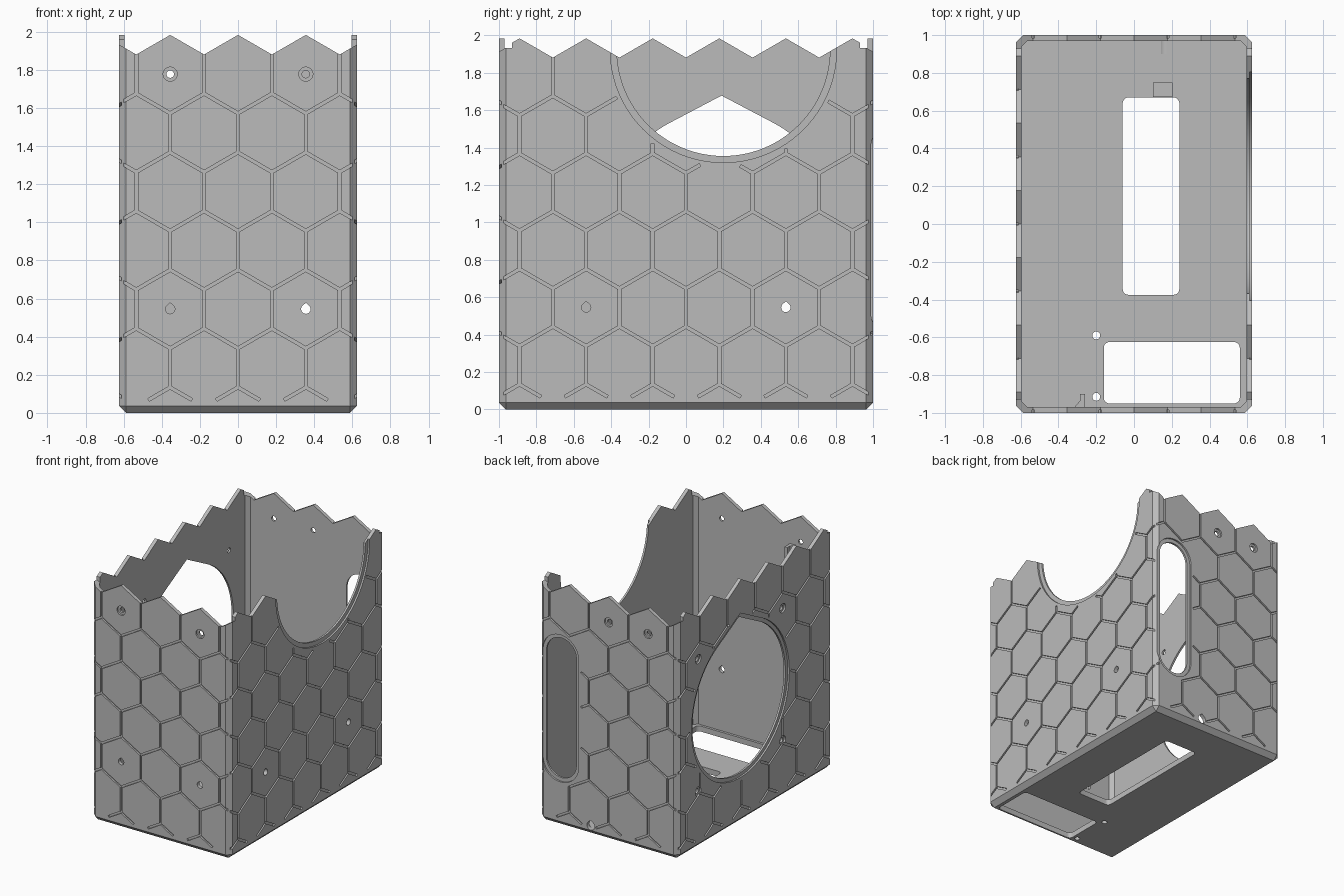
import bpy, bmesh, math
from mathutils import Vector

cube = bpy.data.objects.get("Cube")
if cube:
    bpy.data.objects.remove(cube, do_unlink=True)

HX, HY, TOP = 0.625, 1.0, 1.984      # half width, half depth, peak height
FLOOR, WALL, DEPTH = 0.045, 0.03, 0.014
STEP = 0.178                         # half a hexagon's width
SIDE = 2 * STEP / math.sqrt(3)       # hexagon side
ROW0 = 0.545 - 1.5 * SIDE            # centre of the lowest hexagon row

grey = bpy.data.materials.new("plain grey")
grey.use_nodes = True
grey.diffuse_color = (0.5, 0.5, 0.5, 1)
grey.node_tree.nodes["Principled BSDF"].inputs["Base Color"].default_value = (0.5, 0.5, 0.5, 1)


def make(name, bm):
    bmesh.ops.recalc_face_normals(bm, faces=bm.faces[:])
    mesh = bpy.data.meshes.new(name)
    bm.to_mesh(mesh)
    bm.free()
    mesh.materials.append(grey)
    ob = bpy.data.objects.new(name, mesh)
    bpy.context.collection.objects.link(ob)
    return ob


def prism(bm, pts, axis, lo, hi):
    """Extrude a 2D outline along the x, y or z axis."""
    def place(p, t):
        c = list(p)
        c.insert(axis, t)
        return bm.verts.new(c)
    a = [place(p, lo) for p in pts]
    b = [place(p, hi) for p in pts]
    bm.faces.new(a)
    bm.faces.new(b[::-1])
    for i in range(len(pts)):
        j = (i + 1) % len(pts)
        bm.faces.new((a[i], b[i], b[j], a[j]))


def wall_cut(bm, pts, axis, sign, depth):
    """Cut an outline into one wall from outside, to the given depth."""
    face = (HX, HY)[axis]
    prism(bm, pts, axis, *sorted((sign * (face - depth), sign * (face + 0.1))))


def disc(u, v, r, roof=1.0, n=64):
    """Circle, with a pointed roof tangent to it when roof > 1."""
    phi = math.acos(1 / roof)
    a0, span = math.pi / 2 + phi, 2 * (math.pi - phi)
    count = n if roof == 1 else n + 1
    pts = [(u + r * math.cos(a0 + span * i / n), v + r * math.sin(a0 + span * i / n))
           for i in range(count)]
    return pts + ([(u, v + r * roof)] if roof > 1 else [])


def rounded(u0, u1, v0, v1, r, n=12):
    """Rounded rectangle, counter-clockwise."""
    corners = ((u1 - r, v1 - r), (u0 + r, v1 - r), (u0 + r, v0 + r), (u1 - r, v0 + r))
    return [(u + r * math.cos(math.pi / 2 * (q + i / n)), v + r * math.sin(math.pi / 2 * (q + i / n)))
            for q, (u, v) in enumerate(corners) for i in range(n + 1)]


def inside(p, poly):
    return all((b[0] - a[0]) * (p[1] - a[1]) >= (b[1] - a[1]) * (p[0] - a[0])
               for a, b in zip(poly, poly[1:] + poly[:1]))


def notch(e):
    return disc(0.2, 1.925, 0.57 + e, n=96)


def fan(e):
    return disc(0.19, 1.0, 0.6 + e, 1.13, 96)


def slot(e):
    return rounded(0.3 - e, 0.57 + e, 0.39 - e, 1.53 + e, 0.1349 + e)


# Block with chamfered upright and bottom edges
bm = bmesh.new()
prism(bm, [(-HX, -HY), (HX, -HY), (HX, HY), (-HX, HY)], 2, 0, 2.05)
edges = [e for e in bm.edges if min(v.co.z for v in e.verts) == 0]
bmesh.ops.bevel(bm, geom=edges, offset=0.037, segments=1, affect='EDGES')
body = make("box_shell", bm)


def cut(bm):
    cutter = make("cutter", bm)
    cutter.hide_render = True
    mod = body.modifiers.new("cut", 'BOOLEAN')
    mod.operation, mod.solver, mod.object = 'DIFFERENCE', 'EXACT', cutter
    bpy.context.view_layer.objects.active = body
    bpy.ops.object.modifier_apply(modifier=mod.name)
    bpy.data.objects.remove(cutter, do_unlink=True)


# Inner cavity
bm = bmesh.new()
prism(bm, rounded(WALL - HX, HX - WALL, WALL - HY, HY - WALL, 0.03, 1), 2, FLOOR, 2.3)
cut(bm)

# Zigzag rim, following the hexagons: ends first, then sides
for axis, count in ((1, 4), (0, 6)):
    bm = bmesh.new()
    zig = [(i * STEP, TOP - ((i + axis + 1) % 2) * SIDE / 2) for i in range(-count, count + 1)]
    zig += [(count * STEP, 2.2), (-count * STEP, 2.2)]
    for sign in (-1, 1):
        wall_cut(bm, zig, axis, sign, 0.07)
    cut(bm)

# Recessed rims and counterbores
bm = bmesh.new()
wall_cut(bm, notch(0.035), 0, 1, DEPTH)
wall_cut(bm, fan(0.03), 0, -1, DEPTH)
wall_cut(bm, slot(0.03), 1, 1, DEPTH)
fan_screws = [(0.19 + a, 1.005 + b) for a in (-0.545, 0.545) for b in (-0.54, 0.54)]
ZT = ROW0 + 7.5 * SIDE
screws = [(u, v, 0, -1) for u, v in fan_screws]
screws += [(u, ZT, 1, -1) for u in (-2 * STEP, 2 * STEP)] + [(u, ZT, 1, 1) for u in (-2 * STEP, 0)]
for u, v, axis, sign in screws:
    wall_cut(bm, disc(u, v, 0.037, n=24), axis, sign, DEPTH)
cut(bm)

# Through openings in walls and floor
bm = bmesh.new()
wall_cut(bm, notch(0), 0, 1, 0.1)
wall_cut(bm, fan(0), 0, -1, 0.1)
wall_cut(bm, slot(0), 1, 1, 0.1)
for u, v, axis, sign in screws:
    wall_cut(bm, disc(u, v, 0.02, n=16), axis, sign, 0.1)
for s in (-1, 1):
    wall_cut(bm, disc(s * 2 * STEP, 0.545, 0.025, 1.3, 16), 1, -1, 0.1)
    wall_cut(bm, disc(s * 3 * STEP, 0.545, 0.025, 1.3, 16), 0, 1, 0.1)
wall_cut(bm, disc(0.16, 0.075, 0.035, 1.3, 16), 1, 1, 0.1)
prism(bm, rounded(-0.06, 0.24, -0.375, 0.67, 0.03, 5), 2, -0.1, 0.2)
prism(bm, rounded(-0.16, 0.56, -0.95, -0.625, 0.03, 5), 2, -0.1, 0.2)
for v in (-0.915, -0.59):
    prism(bm, disc(-0.2, v, 0.021, n=16), 2, -0.1, 0.2)
cut(bm)

# Hexagon grooves, one pass for each of the three line directions
walls = [(1, -1, 0.605, None), (1, 1, 0.605, slot(0.055)),
         (0, 1, 0.98, notch(0.06)), (0, -1, 0.98, fan(0.055))]
for direction in range(3):
    bm = bmesh.new()
    for axis, sign, limit, clear in walls:
        for k in range(-1, 6):
            zc = ROW0 + k * 1.5 * SIDE
            for i in range(-7, 8):
                if (i + k + axis) % 2 == 1:
                    continue
                c = Vector((i * STEP, zc))
                if direction == 0:
                    if k < 0:
                        continue
                    a, b = c + Vector((STEP, -SIDE / 2)), c + Vector((STEP, SIDE / 2))
                else:
                    if k == 5:
                        continue
                    a = c + Vector((0, SIDE))
                    b = c + Vector((STEP if direction == 1 else -STEP, SIDE / 2))
                    if k < 0:
                        b = a.lerp(b, 0.62)
                # Keep only the stretch on the wall and clear of openings
                run = [p for p in (a.lerp(b, t / 40) for t in range(41))
                       if abs(p.x) <= limit and not (clear and inside(p, clear))]
                if len(run) < 4:
                    continue
                along = (b - a).normalized() * 0.004
                side = Vector((-along.y, along.x)) * 2
                p, q = run[0] - along, run[-1] + along
                wall_cut(bm, [p - side, q - side, q + side, p + side], axis, sign, DEPTH)
    cut(bm)

bpy.ops.object.select_all(action='DESELECT')
body.select_set(True)
bpy.context.view_layer.objects.active = body
bpy.ops.object.shade_smooth_by_angle(angle=math.radians(25))

# Small block on the floor and hook inside the front wall
bm = bmesh.new()
prism(bm, [(0.1, 0.672), (0.205, 0.672), (0.205, 0.75), (0.1, 0.75)], 2, FLOOR - 0.005, 0.09)
make("floor_block", bm)
bm = bmesh.new()
prism(bm, [(-0.32, -0.975), (-0.26, -0.975), (-0.26, -0.9), (-0.285, -0.9), (-0.285, -0.935)], 2, 1.65, 1.74)
make("front_wall_hook", bm)
